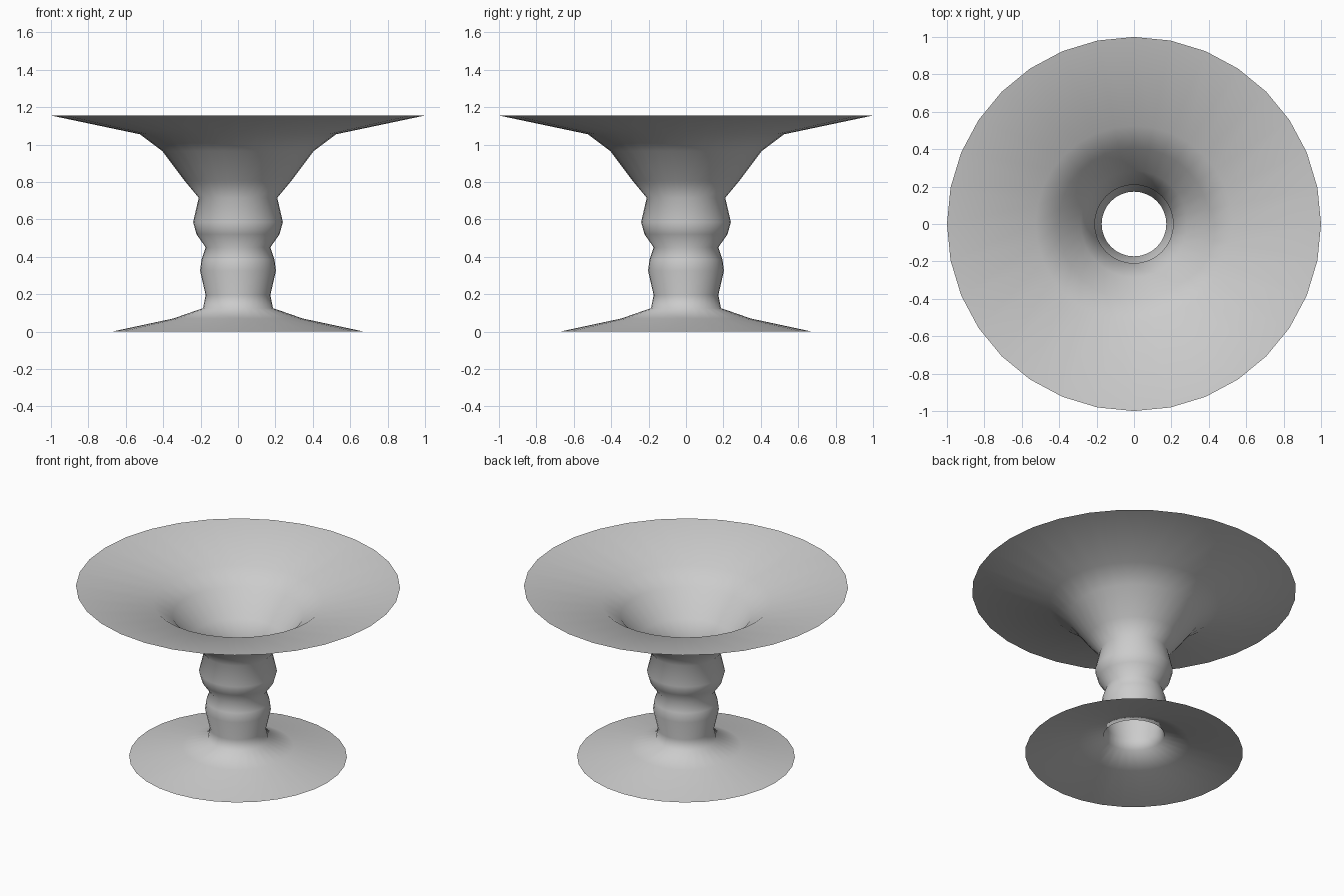
import bpy, bmesh
from math import tau, cos, sin

if "Cube" in bpy.data.objects:
    bpy.data.objects.remove(bpy.data.objects["Cube"])

SIDES = 32

# Radius / height profile from the foot rim up to the bowl rim
PROFILE = [
    (0.672, 0.0), (0.345, 0.07), (0.187, 0.125),                # foot
    (0.173, 0.195), (0.203, 0.325), (0.195, 0.385),             # lower bulge
    (0.173, 0.45), (0.222, 0.52), (0.24, 0.585), (0.21, 0.715), # upper bulge
    (0.285, 0.805), (0.405, 0.965), (0.525, 1.055), (1.0, 1.155),  # bowl
]


def lathe(name, profile, sides):
    """Revolve an open profile around z into a hollow, single-walled shell."""
    bm = bmesh.new()
    rings = [[bm.verts.new((r * cos(tau * i / sides), r * sin(tau * i / sides), z))
              for i in range(sides)] for r, z in profile]
    for low, high in zip(rings, rings[1:]):
        for i in range(sides):
            j = (i + 1) % sides
            face = bm.faces.new((low[i], low[j], high[j], high[i]))
            face.smooth = True
    mesh = bpy.data.meshes.new(name)
    bm.to_mesh(mesh)
    bm.free()
    obj = bpy.data.objects.new(name, mesh)
    bpy.context.collection.objects.link(obj)
    return obj


# Pedestal bowl: flared foot, bulged stem and wide bowl in one open shell
lathe("pedestal_bowl", PROFILE, SIDES)
